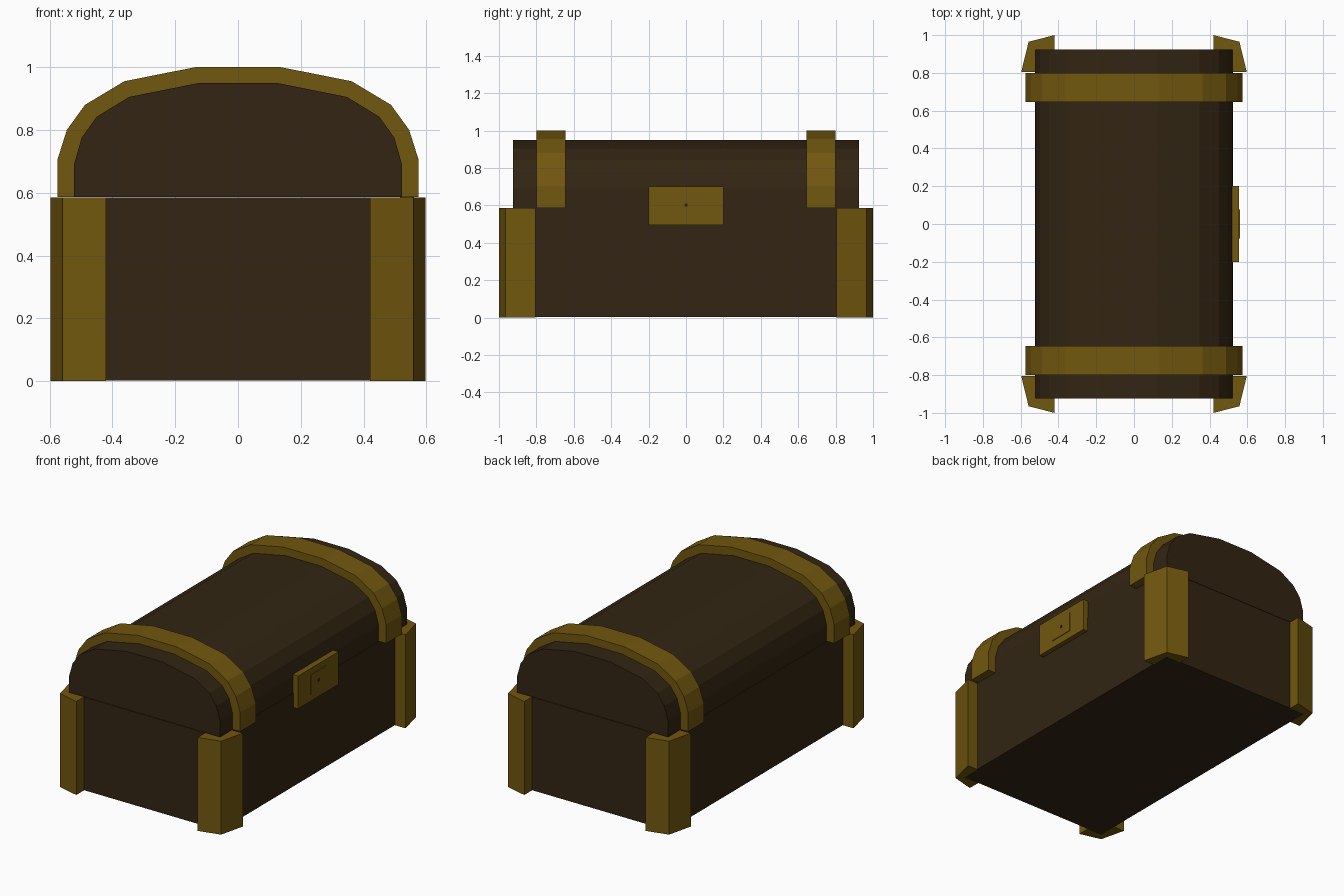
import bpy, bmesh
from mathutils import Vector

if "Cube" in bpy.data.objects:
    bpy.data.objects.remove(bpy.data.objects["Cube"])


def material(name, rgb):
    m = bpy.data.materials.new(name)
    m.diffuse_color = (*rgb, 1)
    m.use_nodes = True
    m.node_tree.nodes["Principled BSDF"].inputs["Base Color"].default_value = m.diffuse_color
    return m


WOOD = material("dark wood", (0.032, 0.0185, 0.006))
BRASS = material("aged brass", (0.165, 0.095, 0.0044))


def prism(name, points, depth, mat):
    """Flat-shaded solid: 3D outline swept along the depth vector."""
    bm = bmesh.new()
    face = bm.faces.new([bm.verts.new(p) for p in points])
    out = bmesh.ops.extrude_face_region(bm, geom=[face])
    moved = [v for v in out["geom"] if isinstance(v, bmesh.types.BMVert)]
    bmesh.ops.translate(bm, vec=Vector(depth), verts=moved)
    bmesh.ops.recalc_face_normals(bm, faces=bm.faces)
    me = bpy.data.meshes.new(name)
    bm.to_mesh(me)
    bm.free()
    me.materials.append(mat)
    ob = bpy.data.objects.new(name, me)
    bpy.context.collection.objects.link(ob)
    return ob


def box(name, lo, hi, mat):
    (a, b, c), (d, e, f) = lo, hi
    return prism(name, [(a, b, c), (d, b, c), (d, e, c), (a, e, c)], (0, 0, f - c), mat)


def arch(half):
    """Mirror a right-hand half profile into a full arch."""
    return half + [(-x, z) for x, z in reversed(half)]


SEAM = 0.587
inner = arch([(0.522, SEAM), (0.522, 0.69), (0.498, 0.775), (0.45, 0.842), (0.347, 0.905), (0.122, 0.95)])
outer = arch([(0.575, SEAM), (0.575, 0.705), (0.545, 0.80), (0.487, 0.88), (0.362, 0.955), (0.135, 1.0)])

# wooden chest body and domed lid
box("chest_body", (-0.525, -0.925, 0.002), (0.525, 0.925, 0.585), WOOD)
prism("domed_lid", [(x, -0.925, z) for x, z in inner], (0, 1.85, 0), WOOD)

# brass bands over the lid
for label, y in (("front", -0.80), ("back", 0.645)):
    ring = outer + inner[::-1]
    prism(label + "_lid_band", [(x, y, z) for x, z in ring], (0, 0.155, 0), BRASS)

# brass corner posts wrapped around the body corners
post = [(0.42, 0.925), (0.42, 1.0), (0.558, 0.965), (0.597, 0.805), (0.525, 0.805), (0.525, 0.925)]
for sx, side in ((-1, "left"), (1, "right")):
    for sy, end in ((-1, "front"), (1, "back")):
        prism(f"{end}_{side}_corner_post", [(sx * x, sy * y, 0) for x, y in post], (0, 0, 0.585), BRASS)

# lock plate, raised square and keyhole on the right side
box("lock_plate", (0.515, -0.2, 0.495), (0.556, 0.2, 0.70), BRASS)
box("lock_face", (0.55, -0.078, 0.54), (0.56, 0.078, 0.662), BRASS)
box("keyhole", (0.555, -0.007, 0.593), (0.562, 0.007, 0.61), WOOD)
